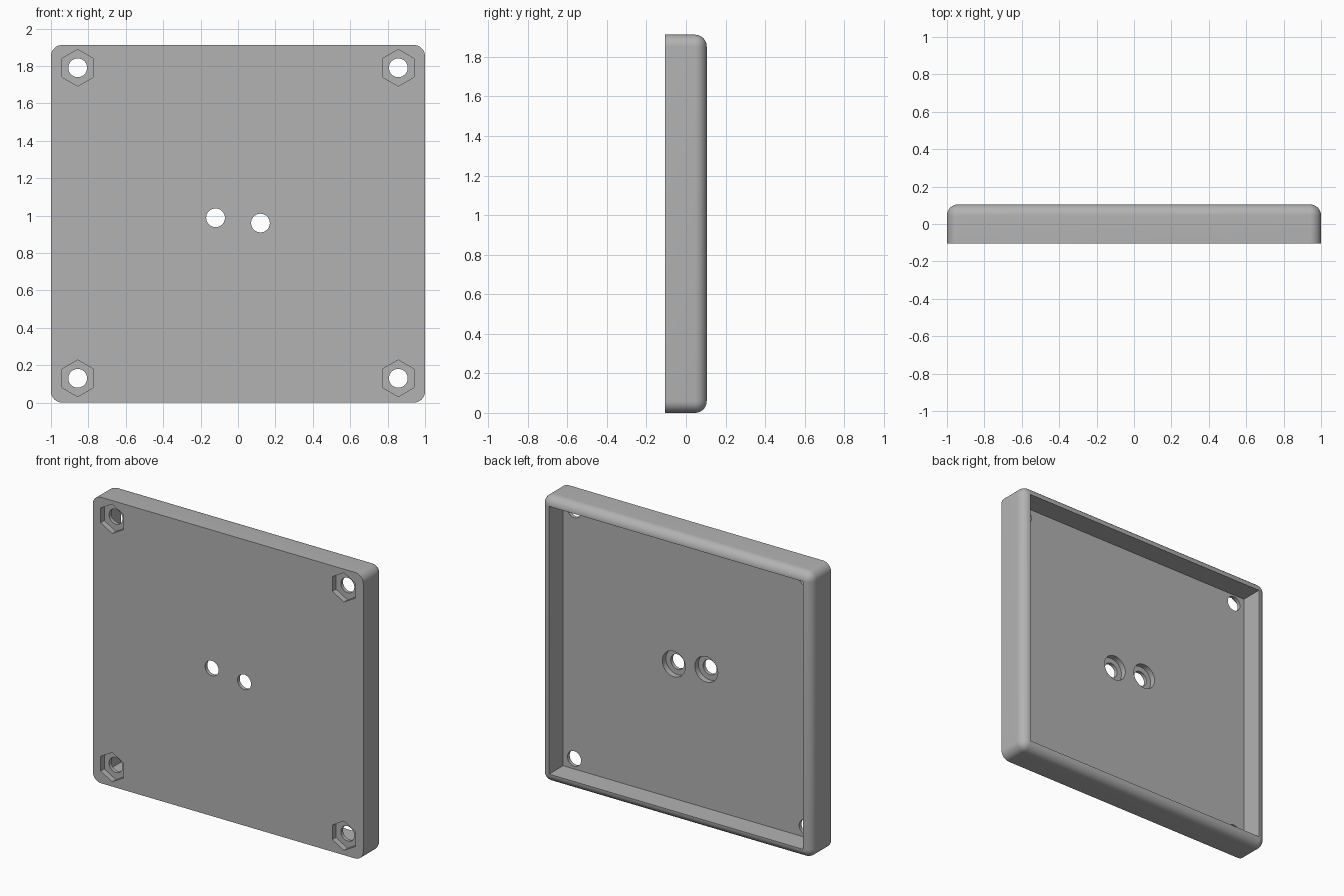
import bpy
import bmesh
import math
from mathutils import Matrix, Vector

if "Cube" in bpy.data.objects:
    bpy.data.objects.remove(bpy.data.objects["Cube"])

HEIGHT, DEPTH = 1.912, 0.21
FRONT, BACK = -DEPTH / 2, DEPTH / 2
FILLET = 0.06
FLOOR = FRONT + 0.062      # inner face of the panel
RECESS = 0.038             # depth of nut pockets and counterbores
HOLE = 0.05

grey = bpy.data.materials.new("plain grey")
grey.use_nodes = True
colour = (0.448, 0.448, 0.448, 1)
grey.diffuse_color = colour
grey.node_tree.nodes["Principled BSDF"].inputs["Base Color"].default_value = colour


def make_object(name, bm):
    mesh = bpy.data.meshes.new(name)
    bmesh.ops.recalc_face_normals(bm, faces=bm.faces)
    bm.to_mesh(mesh)
    bm.free()
    mesh.materials.append(grey)
    obj = bpy.data.objects.new(name, mesh)
    bpy.context.collection.objects.link(obj)
    return obj


def box(width, height, y0, y1):
    bm = bmesh.new()
    place = Matrix.Translation((0, (y0 + y1) / 2, HEIGHT / 2))
    size = Matrix.Diagonal((width, y1 - y0, height, 1))
    bmesh.ops.create_cube(bm, size=1, matrix=place @ size)
    return bm


def prism(bm, x, z, radius, y0, y1, sides):
    # cylinder or hexagon along y, with a corner pointing up
    place = Matrix.Translation((x, (y0 + y1) / 2, z)) @ Matrix.Rotation(math.pi / 2, 4, "X")
    bmesh.ops.create_cone(bm, cap_ends=True, segments=sides, radius1=radius,
                          radius2=radius, depth=y1 - y0, matrix=place)


def cut(target, bm):
    cutter = make_object("cutter", bm)
    cutter.hide_render = True
    mod = target.modifiers.new("cut", "BOOLEAN")
    mod.operation, mod.solver, mod.object = "DIFFERENCE", "EXACT", cutter
    bpy.ops.object.modifier_apply(modifier=mod.name)
    bpy.data.objects.remove(cutter)


# Outer shell: every edge rounded except the front outline
bm = box(2, HEIGHT, FRONT, BACK)
rounded = [e for e in bm.edges if any(v.co.y > 0 for v in e.verts)]
bmesh.ops.bevel(bm, geom=rounded, offset=FILLET, segments=10, profile=0.5, affect="EDGES")
cover = make_object("cover_panel", bm)
bpy.context.view_layer.objects.active = cover
cover.select_set(True)

# Open tray at the back
wall = FILLET + 0.001
cut(cover, box(2 - 2 * wall, HEIGHT - 2 * wall, FLOOR, BACK + 0.1))

# Corner screw holes and the two offset centre holes
corners = [(x, z) for x in (-0.857, 0.857) for z in (0.13, HEIGHT - 0.122)]
centres = [(-0.12, 0.988), (0.12, 0.96)]
holes, recesses = bmesh.new(), bmesh.new()
for x, z in corners + centres:
    prism(holes, x, z, HOLE, FRONT - 0.1, BACK - 0.05, 48)

# Hexagonal nut pockets in front, round counterbores inside
for x, z in corners:
    prism(recesses, x, z, 0.098, FRONT - 0.1, FRONT + RECESS, 6)
for x, z in centres:
    prism(recesses, x, z, 0.085, FLOOR - RECESS, BACK - 0.05, 48)
cut(cover, holes)
cut(cover, recesses)

bpy.ops.object.shade_smooth_by_angle(angle=math.radians(30))
